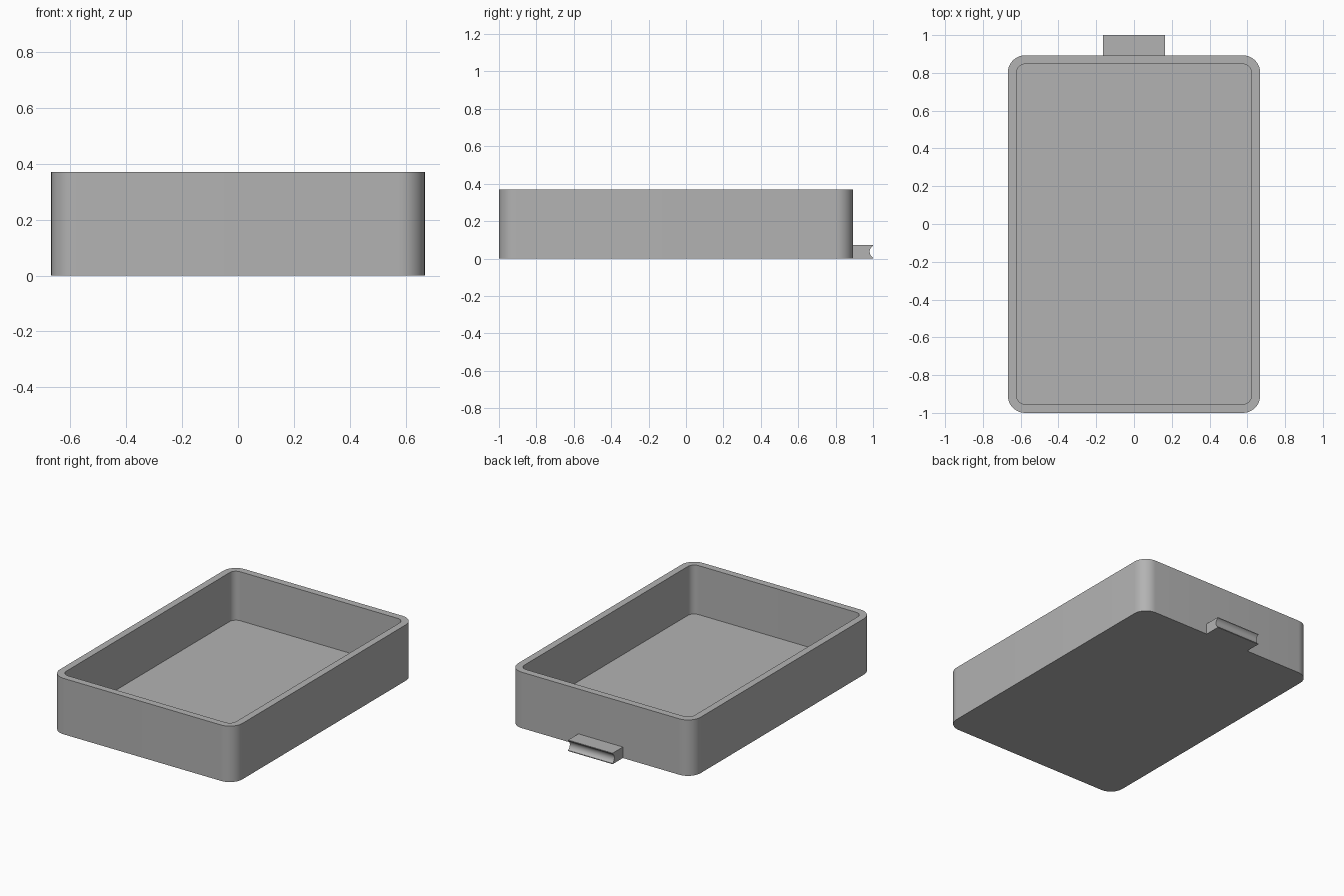
import bpy, bmesh
from math import sin, cos, pi, radians

cube = bpy.data.objects.get("Cube")
if cube:
    bpy.data.objects.remove(cube, do_unlink=True)

GREY = (0.45, 0.45, 0.45, 1)
mat = bpy.data.materials.new("plain grey")
mat.use_nodes = True
mat.diffuse_color = GREY
mat.node_tree.nodes["Principled BSDF"].inputs["Base Color"].default_value = GREY

HALF_X, FRONT, BACK, HEIGHT = 0.668, -1.0, 0.893, 0.37
WALL, FLOOR, RADIUS, STEPS = 0.046, 0.046, 0.092, 10


def rounded_rect(inset):
    """Counter-clockwise outline of the tray, moved inward by inset."""
    r = RADIUS - inset
    cx, y0, y1 = HALF_X - RADIUS, FRONT + RADIUS, BACK - RADIUS
    corners = [(cx, y1), (-cx, y1), (-cx, y0), (cx, y0)]
    return [(x + r * cos(a), y + r * sin(a))
            for i, (x, y) in enumerate(corners)
            for a in [(i + k / STEPS) * pi / 2 for k in range(STEPS + 1)]]


def finish(bm, name):
    bmesh.ops.recalc_face_normals(bm, faces=bm.faces)
    mesh = bpy.data.meshes.new(name)
    bm.to_mesh(mesh)
    bm.free()
    mesh.materials.append(mat)
    obj = bpy.data.objects.new(name, mesh)
    bpy.context.collection.objects.link(obj)
    bpy.ops.object.select_all(action='DESELECT')
    obj.select_set(True)
    bpy.context.view_layer.objects.active = obj
    bpy.ops.object.shade_smooth_by_angle(angle=radians(30))
    return obj


# Open tray: loops run from the underside, over the rim, down to the floor
bm = bmesh.new()
loops = [[bm.verts.new((x, y, z)) for x, y in rounded_rect(inset)]
         for inset, z in [(0, 0), (0, HEIGHT), (WALL, HEIGHT), (WALL, FLOOR)]]
n = len(loops[0])
for a, b in zip(loops, loops[1:]):
    for i in range(n):
        j = (i + 1) % n
        bm.faces.new((a[i], a[j], b[j], b[i]))
bm.faces.new(loops[0])
bm.faces.new(loops[-1])
finish(bm, "tray")

# Back tab with a concave finger groove along its end
TAB_X, TAB_TOP, TIP = 0.163, 0.073, 1.0
GROOVE_LOW, GROOVE_HIGH, DEPTH = 0.005, 0.068, 0.018
half = (GROOVE_HIGH - GROOVE_LOW) / 2
arc_r = (half ** 2 + DEPTH ** 2) / (2 * DEPTH)
mid = (GROOVE_LOW + GROOVE_HIGH) / 2
profile = [(BACK - 0.02, 0), (TIP, 0)]
for k in range(13):
    z = -half + 2 * half * k / 12
    y = TIP + arc_r - DEPTH - (arc_r ** 2 - z ** 2) ** 0.5
    profile.append((y, mid + z))
profile += [(TIP, TAB_TOP), (BACK - 0.02, TAB_TOP)]

bm = bmesh.new()
ends = [[bm.verts.new((x, y, z)) for y, z in profile] for x in (-TAB_X, TAB_X)]
for i in range(len(profile)):
    j = (i + 1) % len(profile)
    bm.faces.new((ends[0][i], ends[0][j], ends[1][j], ends[1][i]))
for end in ends:
    bm.faces.new(end)
finish(bm, "pull_tab")
